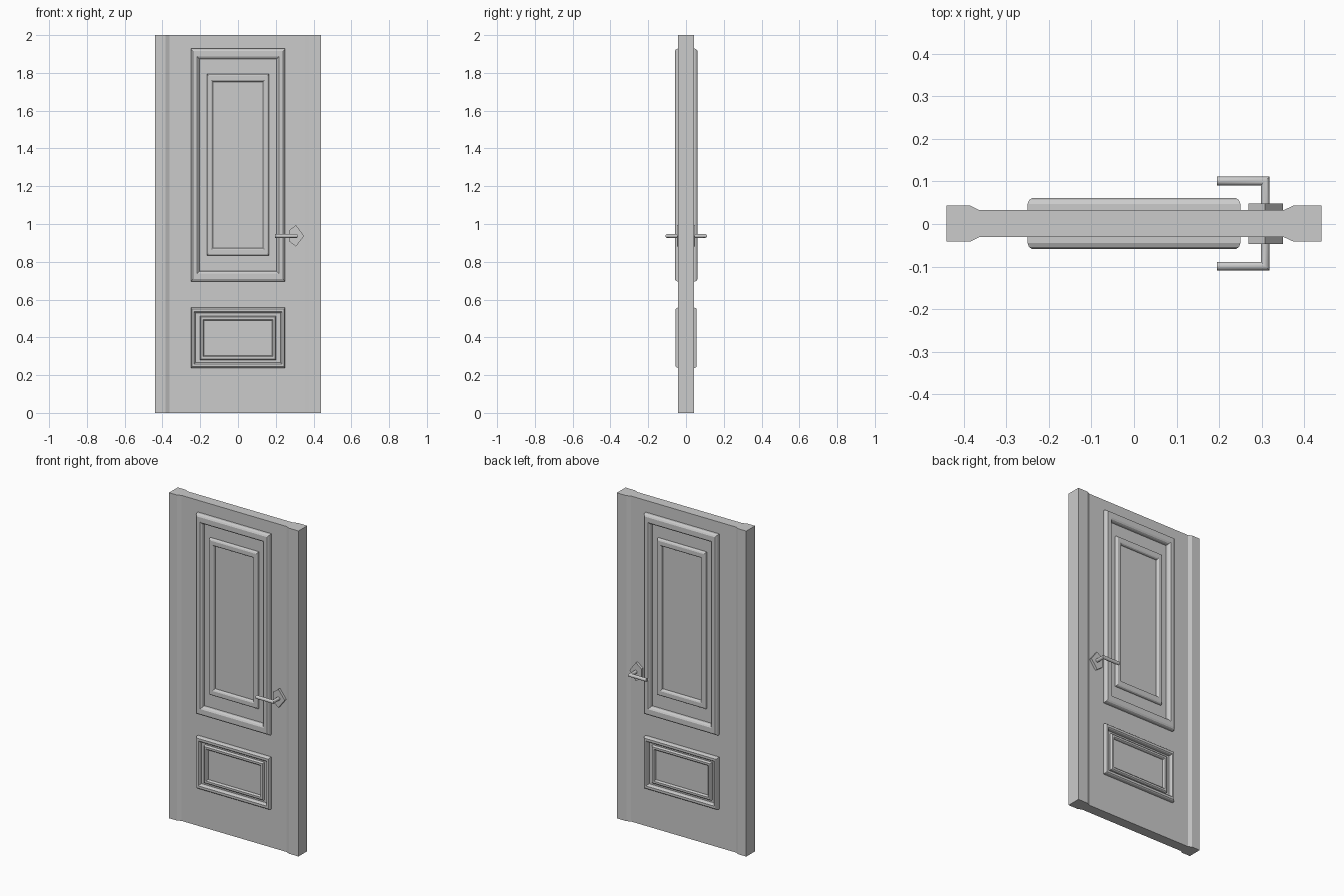
import bpy, bmesh, math

if "Cube" in bpy.data.objects:
    bpy.data.objects.remove(bpy.data.objects["Cube"])

MID_Y = 0.001          # middle plane of the door
FACE = 0.0315          # half thickness of the recessed door face


def finish(name, bm, mirror=True, smooth=False):
    bmesh.ops.recalc_face_normals(bm, faces=bm.faces[:])
    mesh = bpy.data.meshes.new(name)
    bm.to_mesh(mesh)
    bm.free()
    ob = bpy.data.objects.new(name, mesh)
    bpy.context.collection.objects.link(ob)
    ob.location.y = MID_Y
    if mirror:
        mod = ob.modifiers.new("both_sides", 'MIRROR')
        mod.use_axis = (False, True, False)
        mod.use_mirror_merge = False
    if smooth:
        bpy.context.view_layer.objects.active = ob
        ob.select_set(True)
        bpy.ops.object.shade_smooth_by_angle(angle=math.radians(35))
        ob.select_set(False)
    return ob


def loft(rings, closed=False, caps=True):
    """Join rings of points into a skin."""
    bm = bmesh.new()
    vs = [[bm.verts.new(p) for p in r] for r in rings]
    pairs = list(zip(vs, vs[1:])) + ([(vs[-1], vs[0])] if closed else [])
    n = len(vs[0])
    for a, b in pairs:
        for i in range(n):
            j = (i + 1) % n
            bm.faces.new((a[i], a[j], b[j], b[i]))
    if caps and not closed:
        bm.faces.new(vs[0])
        bm.faces.new(vs[-1])
    return bm


def moulding(name, half_w, z0, z1, wx, wz, height):
    """Mitred rectangular frame with a rounded-over section."""
    section = [(0, 0), (0, 0.5), (0.08, 0.82), (0.24, 1),
               (0.76, 1), (0.92, 0.82), (1, 0.5), (1, 0)]
    rings = []
    for t, h in section:
        x, a, b = half_w - t * wx, z0 + t * wz, z1 - t * wz
        y = -(FACE - 0.004 if h == 0 else FACE + h * height)
        rings.append([(-x, y, a), (x, y, a), (x, y, b), (-x, y, b)])
    finish(name, loft(rings, closed=True))


# Door slab with thicker stiles along both long edges
half = [(-0.44, 0.0425), (-0.385, 0.0425), (-0.363, FACE),
        (0.351, FACE), (0.375, 0.0425), (0.44, 0.0425)]
outline = half + [(x, -y) for x, y in reversed(half)]
finish("door_slab", loft([[(x, y, z) for x, y in outline] for z in (0, 2)]),
       mirror=False)

# Panel mouldings on both faces
moulding("upper_outer_moulding", 0.25, 0.695, 1.928, 0.045, 0.055, 0.0285)
moulding("upper_inner_moulding", 0.165, 0.832, 1.795, 0.032, 0.042, 0.018)
moulding("lower_outer_moulding", 0.25, 0.238, 0.557, 0.024, 0.028, 0.024)
moulding("lower_inner_moulding", 0.202, 0.28, 0.512, 0.022, 0.023, 0.015)

# Five-sided handle plates
plate = [(0.35, 0.937), (0.307, 0.994), (0.269, 0.965),
         (0.269, 0.909), (0.307, 0.881)]
finish("handle_plate",
       loft([[(x, y, z) for x, z in plate] for y in (-0.028, -0.0475)]))

# L-shaped lever handles
R, CX, CY, CZ = 0.0105, 0.308, 0.1, 0.937
circle = [(R * math.cos(math.tau * (i + 0.5) / 12),
           R * math.sin(math.tau * (i + 0.5) / 12)) for i in range(12)]
stem = [(CX + a, -0.03, CZ + b) for a, b in circle]
corner = [(CX + a, -CY - a, CZ + b) for a, b in circle]
tip = [(0.195, -CY - a, CZ + b) for a, b in circle]
finish("lever_handle", loft([stem, corner, tip]), smooth=True)
